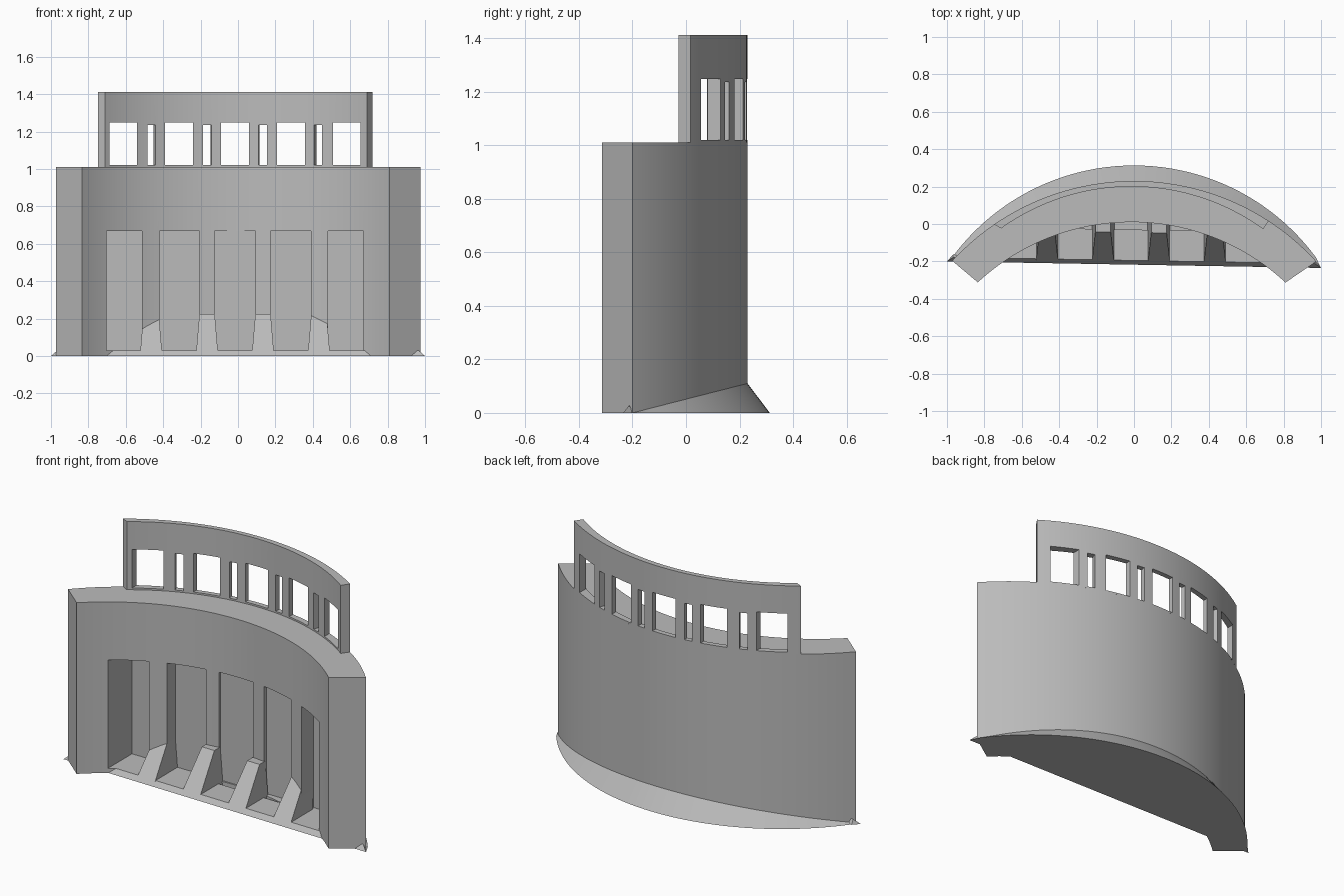
import bpy, bmesh, math
from mathutils import Matrix, Vector

if "Cube" in bpy.data.objects:
    bpy.data.objects.remove(bpy.data.objects["Cube"], do_unlink=True)

concrete = bpy.data.materials.new("grey_concrete")
concrete.use_nodes = True
GREY = (0.5, 0.5, 0.5, 1)
concrete.diffuse_color = GREY
concrete.node_tree.nodes["Principled BSDF"].inputs["Base Color"].default_value = GREY

SEG = 48
MID = -0.016          # centre line of the openings


def arc(cx, cy, r, x0, x1):
    """Points along the back half of a circle, from x0 to x1."""
    a0, a1 = math.asin((x0 - cx) / r), math.asin((x1 - cx) / r)
    angles = [a0 + (a1 - a0) * i / SEG for i in range(SEG + 1)]
    return [(cx + r * math.sin(a), cy + r * math.cos(a)) for a in angles]


def outer(x0, x1):
    return arc(0, -1.09, 1.32, x0, x1)


def finish(name, bm):
    mesh = bpy.data.meshes.new(name)
    bm.to_mesh(mesh)
    bm.free()
    mesh.materials.append(concrete)
    ob = bpy.data.objects.new(name, mesh)
    bpy.context.collection.objects.link(ob)
    return ob


def curved_slab(name, back, front, z0, z1):
    """Vertical prism between a back arc and a front arc."""
    bm = bmesh.new()
    face = bm.faces.new([bm.verts.new((x, y, z0)) for x, y in back + front[::-1]])
    top = bmesh.ops.extrude_face_region(bm, geom=[face])["geom"]
    bmesh.ops.translate(bm, vec=(0, 0, z1 - z0),
                        verts=[v for v in top if isinstance(v, bmesh.types.BMVert)])
    bmesh.ops.recalc_face_normals(bm, faces=bm.faces)
    return finish(name, bm)


def hull(name, points):
    bm = bmesh.new()
    for p in points:
        bm.verts.new(p)
    bmesh.ops.convex_hull(bm, input=list(bm.verts))
    bmesh.ops.dissolve_limit(bm, angle_limit=0.01, verts=bm.verts, edges=bm.edges)
    bmesh.ops.recalc_face_normals(bm, faces=bm.faces)
    return finish(name, bm)


def box(bm, centre, size, turn=0):
    m = (Matrix.Translation(centre) @ Matrix.Rotation(turn, 4, 'Z')
         @ Matrix.Diagonal(Vector(size).to_4d()))
    bmesh.ops.create_cube(bm, size=1, matrix=m)


def activate(ob):
    bpy.ops.object.select_all(action='DESELECT')
    ob.select_set(True)
    bpy.context.view_layer.objects.active = ob


def cut(ob, bm):
    cutter = finish("opening_cutter", bm)
    cutter.hide_render = True
    mod = ob.modifiers.new("openings", 'BOOLEAN')
    mod.operation, mod.solver, mod.object = 'DIFFERENCE', 'EXACT', cutter
    activate(ob)
    bpy.ops.object.modifier_apply(modifier=mod.name)
    bpy.data.objects.remove(cutter, do_unlink=True)


def smooth(ob):
    activate(ob)
    bpy.ops.object.shade_smooth_by_angle(angle=math.radians(25))


# Main curved wall with five flat-backed niches
wall_back = outer(-0.972, 0.975)
wall = curved_slab("main_wall", wall_back,
                   arc(-0.013, -1.2, 1.21, -0.835, 0.81), 0, 1.01)
bm = bmesh.new()
FLOOR, NICHE_TOP, NICHE_BACK = 0.028, 0.668, 0.017
niches = [(-0.11, 0.11)]
for a, b in ((0.19, 0.405), (0.497, 0.688)):
    niches += [(a, b), (-b, -a)]
for a, b in niches:
    box(bm, (MID + (a + b) / 2, NICHE_BACK - 0.5, (FLOOR + NICHE_TOP) / 2),
        (b - a, 1, NICHE_TOP - FLOOR))
cut(wall, bm)
smooth(wall)

# Thin parapet with large windows and narrow slits between them
parapet = curved_slab("parapet", outer(-0.748, 0.72),
                      arc(-0.013, -1.0, 1.2, -0.71, 0.69), 1.01, 1.412)
bm = bmesh.new()
for i in range(-2, 3):
    box(bm, (MID + 0.299 * i, 0.1, 1.134), (0.148, 0.8, 0.228))
for i in (-1.5, -0.5, 0.5, 1.5):
    x = MID + 0.301 * i
    a = math.asin(x / 1.3)
    box(bm, (x, -1.09 + 1.303 * math.cos(a), 1.1275), (0.045, 0.2, 0.215), -a)
cut(parapet, bm)
smooth(parapet)

# Sloping apron behind the wall, closed underneath
bm = bmesh.new()
low = [bm.verts.new((x, y, 0)) for x, y in arc(0, -0.895, 1.208, -1, 1)]
low[0].co.y, low[-1].co.y = -0.2, -0.235
high = [bm.verts.new((x, y, max(0, 0.11 * (y + 0.2) / 0.43))) for x, y in wall_back]
for i in range(SEG):
    bm.faces.new((low[i + 1], low[i], high[i], high[i + 1]))
bm.faces.new(low)
smooth(finish("back_apron", bm))


# Front kerb and niche floor, running slightly askew
def front(x, y, z):
    return (x, y - 0.0175 * x, z)


KERB_Y, LIP_Y = -0.2175, -0.195
hull("front_kerb",
     [front(s * 1.0, KERB_Y, 0) for s in (-1, 1)]
     + [front(s * 0.967, y, z) for s in (-1, 1)
        for y, z in ((LIP_Y, FLOOR), (-0.18, 0))])
hull("niche_floor",
     [front(s * 0.72, y, z) for s in (-1, 1)
      for y, z in ((KERB_Y, 0), (LIP_Y, FLOOR), (-0.03, 0), (-0.03, FLOOR))])

# Four sloping buttress feet between the niches
for i in (-1.5, -0.5, 0.5, 1.5):
    x = MID + 0.299 * i
    hull("buttress_foot",
         [front(x + s * w, y, z) for s in (-1, 1)
          for w, y, z in ((0.06, KERB_Y, 0), (0.041, -0.045, 0.225),
                          (0.06, 0.01, 0), (0.041, 0.01, 0.225))])
